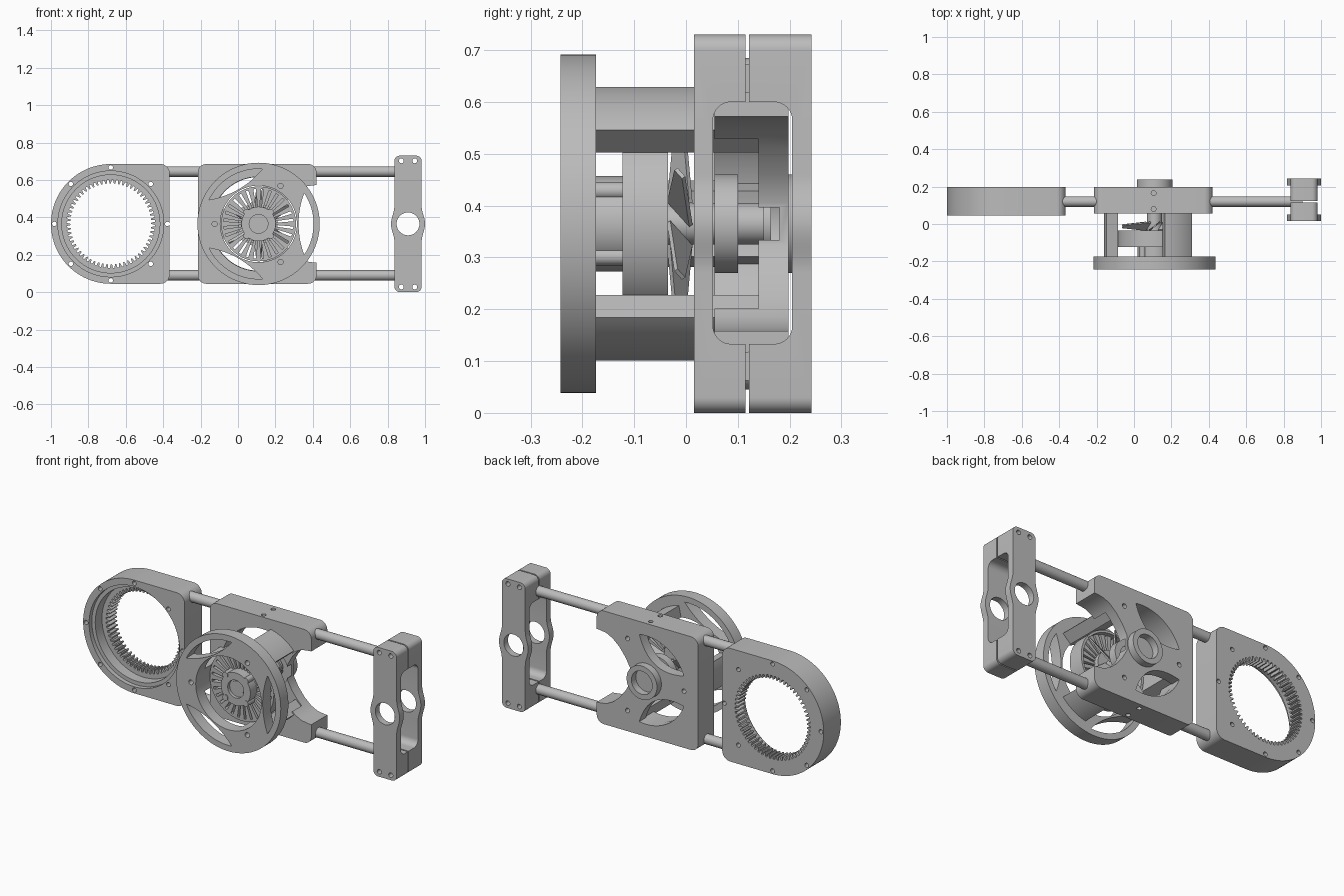
import bpy, bmesh, math
from math import sin, cos, pi, radians
from mathutils import Matrix

if "Cube" in bpy.data.objects:
    bpy.data.objects.remove(bpy.data.objects["Cube"])

grey = bpy.data.materials.new("plain_grey")
grey.diffuse_color = (0.5, 0.5, 0.5, 1)
grey.use_nodes = True
grey.node_tree.nodes["Principled BSDF"].inputs["Base Color"].default_value = grey.diffuse_color

CX, CZ = 0.11, 0.365      # motor axis
GX = -0.68                # ring gear axis


def circle(x, z, r, n=64):
    return [(x + r * cos(2 * pi * i / n), z + r * sin(2 * pi * i / n)) for i in range(n)]


def arc(x, z, r, a0, a1, n=8):
    return [(x + r * cos(radians(a0 + (a1 - a0) * i / n)),
             z + r * sin(radians(a0 + (a1 - a0) * i / n))) for i in range(n + 1)]


def polar(r, deg):
    return CX + r * cos(radians(deg)), CZ + r * sin(radians(deg))


def rounded(x0, x1, z0, z1, r):
    return (arc(x1 - r, z1 - r, r, 0, 90) + arc(x0 + r, z1 - r, r, 90, 180)
            + arc(x0 + r, z0 + r, r, 180, 270) + arc(x1 - r, z0 + r, r, 270, 360))


def lens(deg, r, half, bulge):
    """Leaf shape: outer arc about the motor axis, inner edge bowed inward."""
    pts = arc(CX, CZ, r, deg - half, deg + half, 24)
    chord, h = r * cos(radians(half)), r * sin(radians(half))
    c, s = cos(radians(deg)), sin(radians(deg))
    for i in range(1, 20):
        t = 1 - i / 10
        u, v = chord - bulge * (1 - t * t), h * t
        pts.append((CX + u * c - v * s, CZ + u * s + v * c))
    return pts


def prism(name, outlines, t0, t1, axis="Y"):
    """Extrude one or more outlines along an axis."""
    place = {"X": lambda a, b, t: (t, a, b), "Y": lambda a, b, t: (a, t, b),
             "Z": lambda a, b, t: (a, b, t)}[axis]
    if isinstance(outlines[0][0], (int, float)):
        outlines = [outlines]
    bm = bmesh.new()
    for pts in outlines:
        lo = [bm.verts.new(place(a, b, t0)) for a, b in pts]
        hi = [bm.verts.new(place(a, b, t1)) for a, b in pts]
        bm.faces.new(lo)
        bm.faces.new(hi[::-1])
        for i in range(len(pts)):
            j = (i + 1) % len(pts)
            bm.faces.new((lo[i], hi[i], hi[j], lo[j]))
    bmesh.ops.recalc_face_normals(bm, faces=bm.faces)
    mesh = bpy.data.meshes.new(name)
    bm.to_mesh(mesh)
    bm.free()
    mesh.materials.append(grey)
    ob = bpy.data.objects.new(name, mesh)
    bpy.context.collection.objects.link(ob)
    return ob


def cut(ob, outlines, t0, t1, axis="Y"):
    cutter = prism("cutter", outlines, t0, t1, axis)
    mod = ob.modifiers.new("cut", "BOOLEAN")
    mod.operation, mod.solver, mod.object = "DIFFERENCE", "EXACT", cutter
    bpy.context.view_layer.objects.active = ob
    bpy.ops.object.modifier_apply(modifier=mod.name)
    bpy.data.objects.remove(cutter)


def tube(name, ro, ri, y0, y1):
    ob = prism(name, circle(CX, CZ, ro), y0, y1)
    cut(ob, circle(CX, CZ, ri), y0 - 0.1, y1 + 0.1)
    return ob


# Ring gear housing: D-shaped body, stepped recess, internal teeth, bolt holes
outline = (arc(GX, CZ, 0.32, 90, 270, 48) + arc(-0.415, CZ - 0.27, 0.05, 270, 360)
           + arc(-0.415, CZ + 0.27, 0.05, 0, 90))
housing = prism("ring_gear_housing", outline, 0.045, 0.198)
cut(housing, circle(GX, CZ, 0.283, 96), 0, 0.07)
cut(housing, circle(GX, CZ, 0.262, 96), 0, 0.13)
TEETH = 60
teeth = []
for i in range(TEETH):
    for f, r in ((0.0, 0.215), (0.3, 0.217), (0.45, 0.236), (0.8, 0.236)):
        a = 2 * pi * (i + f) / TEETH
        teeth.append((GX + r * cos(a), CZ + r * sin(a)))
cut(housing, teeth, 0, 0.3)
cut(housing, [circle(GX + 0.302 * cos(k * pi / 4), CZ + 0.302 * sin(k * pi / 4), 0.012, 16)
              for k in range(8)], 0, 0.3)

# Middle plate: open arms on the right, front pocket, leaf windows
plate = prism("middle_plate", rounded(-0.215, 0.42, 0.045, 0.685, 0.045), 0.055, 0.198)
half = [(0.5, 0.21), (0.3, 0.207), (0.25, 0.2), (0.21, 0.18), (0.17, 0.145),
        (0.13, 0.095), (0.1, 0.04)]
scoop = [(CX + u, CZ + v) for u, v in half] + [(CX + u, CZ - v) for u, v in half[::-1]]
cut(plate, scoop, 0, 0.3)
cut(plate, circle(CX, CZ, 0.252), 0, 0.14)
cut(plate, circle(CX, CZ, 0.105), 0, 0.18)
cut(plate, [lens(d, 0.25, 40, 0.075) for d in (120, 240)], 0, 0.3)
cut(plate, [circle(*polar(0.235, d), 0.013, 16) for d in (60, 180, 300)], 0, 0.3)
for y in (0.08, 0.165):
    cut(plate, circle(CX - 0.005, y, 0.013, 16), 0.66, 0.8, "Z")
    cut(plate, circle(CX - 0.005, y, 0.013, 16), -0.1, 0.07, "Z")
tube("bearing_boss", 0.095, 0.065, 0.18, 0.238)

# Curved posts joining plate and front disc
for n, d in enumerate((60, 180, 300)):
    sector = arc(CX, CZ, 0.27, d - 18, d + 18, 12) + arc(CX, CZ, 0.205, d + 18, d - 18, 12)
    prism("post_%d" % (n + 1), sector, -0.18, 0.142)

# Front disc with three leaf windows and a central opening
disc = prism("front_disc", circle(CX, CZ, 0.327, 128), -0.242, -0.174)
cut(disc, circle(CX, CZ, 0.205, 96), -0.4, 0)
cut(disc, [lens(d, 0.294, 34, 0.03) for d in (0, 120, 240)], -0.4, 0)
cut(disc, [circle(*polar(0.235, d), 0.014, 16) for d in (60, 180, 300)], -0.4, 0)

# Motor: rim, radial spokes, hub and screws
tube("motor_rim", 0.2, 0.187, -0.123, -0.035)
SPOKES = 28
spokes = []
for i in range(SPOKES):
    a = 360 * i / SPOKES
    spokes.append([polar(0.085, a - 3.6), polar(0.19, a - 4.3),
                   polar(0.19, a + 4.3), polar(0.085, a + 3.6)])
prism("motor_spokes", spokes, -0.123, -0.06)
hub = prism("motor_hub", circle(CX, CZ, 0.092), -0.178, -0.035)
cut(hub, circle(CX, CZ, 0.05), -0.3, -0.16)
prism("motor_screws", [circle(*polar(0.09, d), 0.017, 20) for d in (45, 135, 225, 315)],
      -0.182, -0.12)

# Fan blades behind the rotor
for i in range(6):
    blade = prism("fan_blade_%d" % (i + 1),
                  [(0.04, -0.035), (0.195, -0.012), (0.195, 0.012), (0.04, 0.035)],
                  -0.004, 0.004)
    blade.data.transform(Matrix.Translation((CX, -0.012, CZ))
                         @ Matrix.Rotation(radians(60 * i + 30), 4, "Y")
                         @ Matrix.Rotation(radians(38), 4, "X"))

# Shaft train on the motor axis
prism("shaft", circle(CX, CZ, 0.04), -0.165, 0.16)
tube("shaft_collar", 0.095, 0.06, 0.055, 0.1)
prism("collar_web", circle(CX, CZ, 0.062), 0.062, 0.09)
prism("shaft_flange", circle(CX, CZ, 0.058), 0.15, 0.164)

# Guide rods
for label, z in (("upper", 0.645), ("lower", 0.09)):
    prism("rod_%s_left" % label, circle(0.12, z, 0.028, 32), -0.42, -0.18, "X")
    prism("rod_%s_right" % label, circle(0.12, z, 0.028, 32), 0.37, 0.9, "X")

# End clamp: swollen middle, cross hole, side window, split line and bolts
EX = 0.909
swell = [(EX + 0.073 + 0.018 * (0.5 + 0.5 * cos(pi * k / 10)), CZ + 0.0095 * k)
         for k in range(-10, 11)]
body = rounded(EX - 0.073, EX + 0.073, 0, 0.73, 0.03)
left = [(2 * EX - x, z) for x, z in swell[::-1]]
clamp = prism("end_clamp", body[:18] + left + body[18:] + swell, 0.015, 0.242)
cut(clamp, rounded(0.052, 0.205, 0.133, 0.6, 0.035), 0.7, 1.1, "X")
cut(clamp, circle(EX, CZ, 0.061), -0.1, 0.4)
cut(clamp, [circle(EX + dx, z, 0.013, 20) for dx in (-0.036, 0.036) for z in (0.028, 0.702)],
    -0.1, 0.4)
cut(clamp, [(0.115, -0.1), (0.122, -0.1), (0.122, 0.9), (0.115, 0.9)], 0.7, 1.1, "X")

# Smooth curved walls, keep edges crisp
bpy.ops.object.select_all(action="DESELECT")
for ob in bpy.context.collection.objects:
    ob.select_set(True)
bpy.context.view_layer.objects.active = clamp
bpy.ops.object.shade_smooth_by_angle(angle=radians(30))
